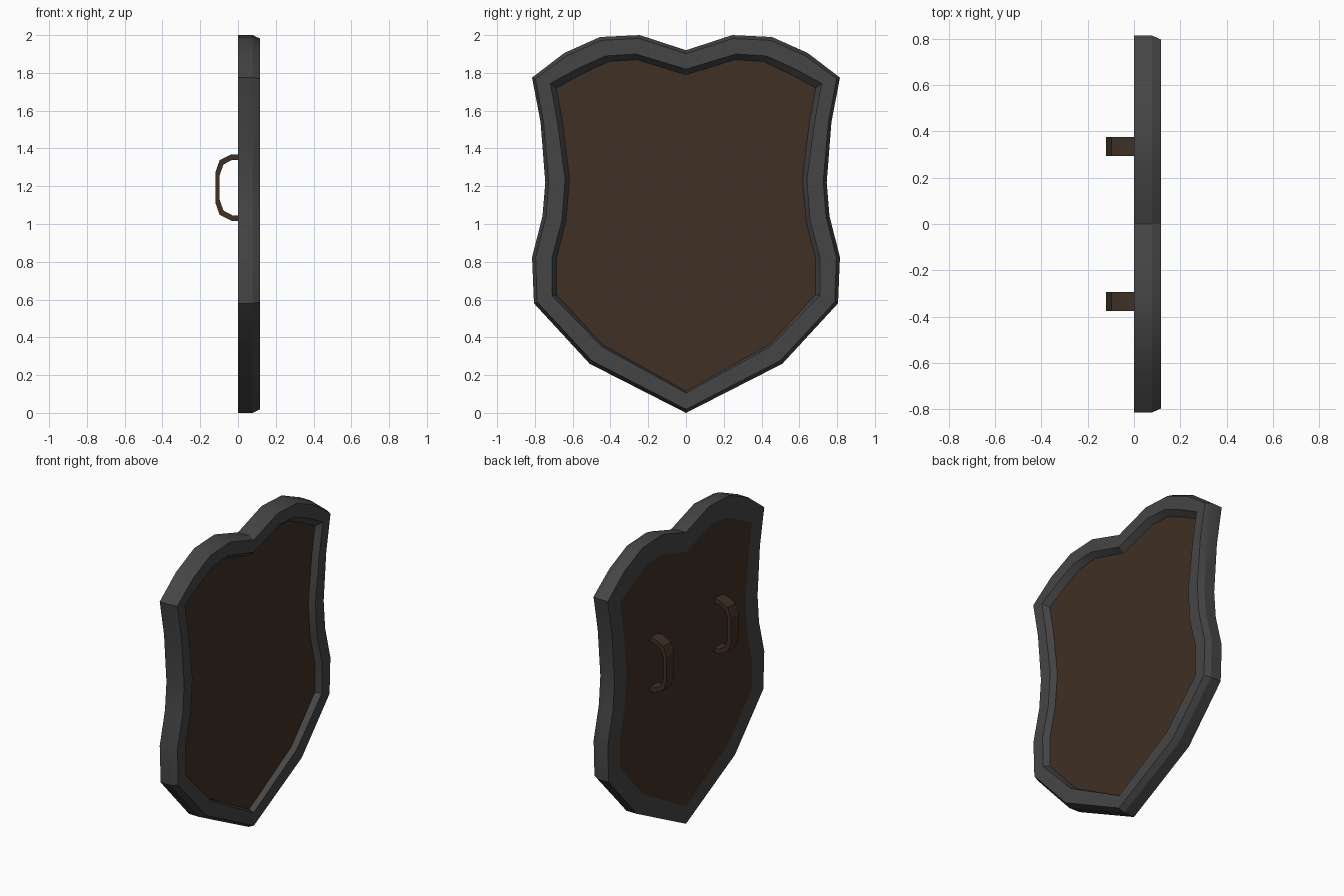
import bpy, bmesh, math

if "Cube" in bpy.data.objects:
    bpy.data.objects.remove(bpy.data.objects["Cube"])

def material(name, rgb):
    m = bpy.data.materials.new(name)
    m.diffuse_color = (*rgb, 1)
    m.use_nodes = True
    m.node_tree.nodes["Principled BSDF"].inputs["Base Color"].default_value = m.diffuse_color
    return m

iron = material("dark iron", (0.060, 0.060, 0.060))
wood = material("dark wood", (0.050, 0.029, 0.018))

# Right half outlines (y, z), from the top notch to the bottom tip
outer = [(0, 1.92), (.245, 2.0), (.455, 1.99), (.645, 1.905), (.815, 1.775), (.77, 1.54),
         (.745, 1.22), (.76, 1.04), (.815, .825), (.805, .58), (.51, .26), (0, 0)]
inner = [(0, 1.82), (.265, 1.90), (.425, 1.89), (.57, 1.825), (.718, 1.745), (.68, 1.535),
         (.64, 1.235), (.657, 1.02), (.71, .82), (.708, .62), (.445, .35), (0, .105)]
panel = [(0, 1.79), (.26, 1.87), (.41, 1.86), (.55, 1.795), (.687, 1.72), (.652, 1.53),
         (.617, 1.235), (.636, 1.015), (.687, .815), (.685, .625), (.44, .36), (0, .115)]
bevel = [(a + (c - a) * .18, b + (d - b) * .18) for (a, b), (c, d) in zip(outer, inner)]

def ring(bm, half, x):
    pts = half + [(-y, z) for y, z in half[-2:0:-1]]
    return [bm.verts.new((x, y, z)) for y, z in pts]

def bridge(bm, a, b):
    n = len(a)
    for i in range(n):
        bm.faces.new((a[i], a[(i + 1) % n], b[(i + 1) % n], b[i]))

def finish(bm, name, mat, angle):
    bmesh.ops.recalc_face_normals(bm, faces=bm.faces)
    me = bpy.data.meshes.new(name)
    bm.to_mesh(me)
    bm.free()
    me.materials.append(mat)
    ob = bpy.data.objects.new(name, me)
    bpy.context.collection.objects.link(ob)
    if angle:
        bpy.context.view_layer.objects.active = ob
        ob.select_set(True)
        bpy.ops.object.shade_smooth_by_angle(angle=math.radians(angle))
        ob.select_set(False)
    return ob

# Bevelled metal rim: closed loop section swept round the outline
bm = bmesh.new()
rings = [ring(bm, h, x) for h, x in
         [(outer, 0), (outer, .077), (bevel, .116), (inner, .116), (panel, .078), (panel, 0)]]
for a, b in zip(rings, rings[1:] + rings[:1]):
    bridge(bm, a, b)
finish(bm, "rim", iron, 23)

# Wooden board filling the rim, flush with its back
bm = bmesh.new()
back, front = ring(bm, panel, 0), ring(bm, panel, .08)
bridge(bm, back, front)
bm.faces.new(back)
bm.faces.new(front)
finish(bm, "board", wood, 0)

# Two strap handles on the back: profile (x, z offset from the middle)
out_half = [(.005, .176), (-.035, .176), (-.097, .145), (-.12, .08)]
in_half = [(.005, .147), (-.03, .147), (-.077, .122), (-.097, .066)]
def full(h):
    return h + [(x, -z) for x, z in reversed(h)]
for side, yc in (("left", -.335), ("right", .335)):
    bm = bmesh.new()
    sections = []
    for (xo, zo), (xi, zi) in zip(full(out_half), full(in_half)):
        sections.append([bm.verts.new((x, yc + dy, 1.193 + z)) for x, z, dy in
                         ((xo, zo, -.04), (xo, zo, .04), (xi, zi, .04), (xi, zi, -.04))])
    for a, b in zip(sections, sections[1:]):
        bridge(bm, a, b)
    bm.faces.new(sections[0])
    bm.faces.new(sections[-1])
    finish(bm, side + "_handle", wood, 0)
